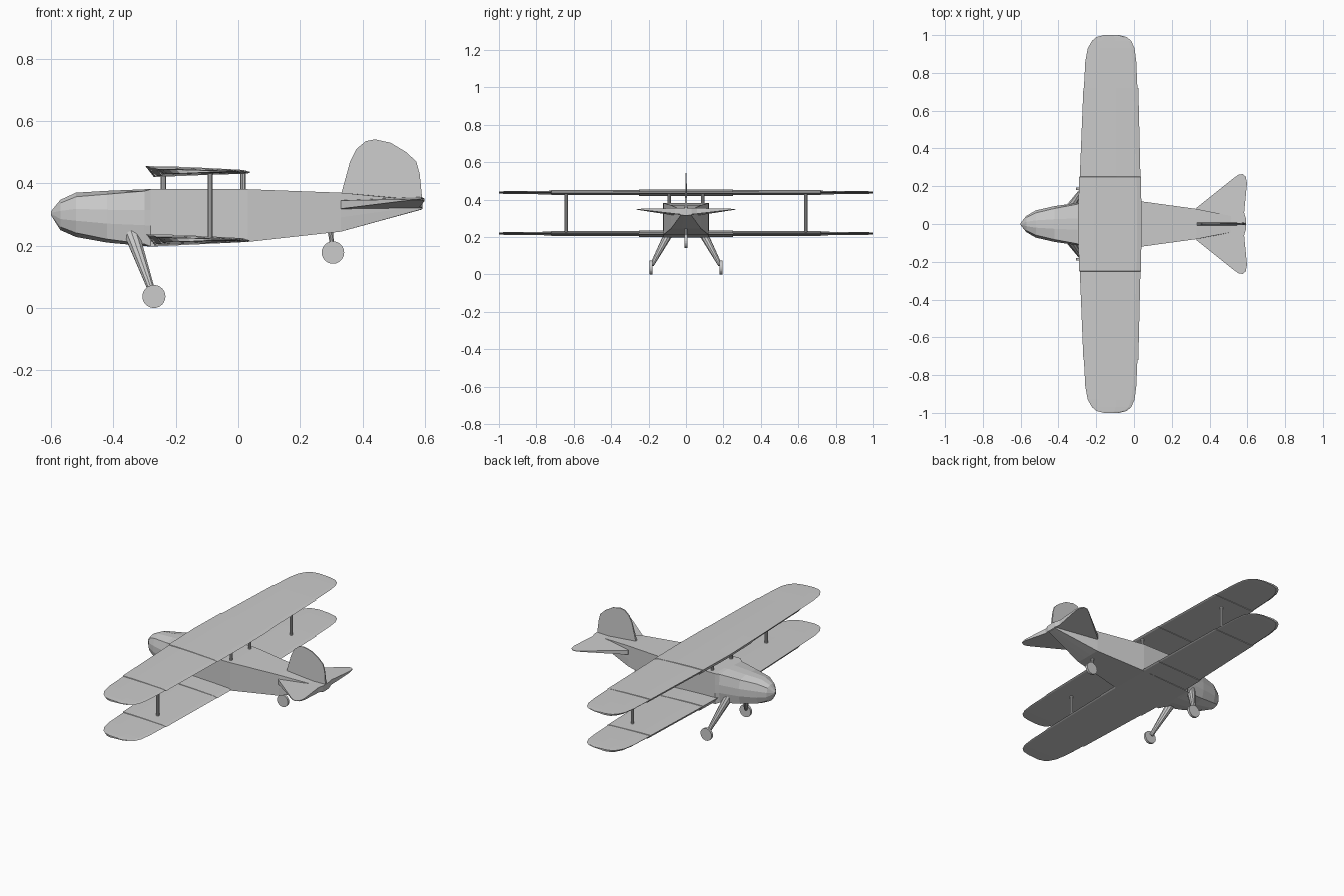
import bpy, bmesh, math
from mathutils import Vector


def finish(name, bm):
    bmesh.ops.recalc_face_normals(bm, faces=bm.faces)
    me = bpy.data.meshes.new(name)
    bm.to_mesh(me)
    bm.free()
    ob = bpy.data.objects.new(name, me)
    bpy.context.collection.objects.link(ob)
    return ob


def loft(name, rings):
    """Skin a list of equally long point rings and cap both ends."""
    bm = bmesh.new()
    vs = [[bm.verts.new(p) for p in r] for r in rings]
    n = len(rings[0])
    for a, b in zip(vs, vs[1:]):
        for i in range(n):
            j = (i + 1) % n
            bm.faces.new((a[i], a[j], b[j], b[i]))
    bm.faces.new(vs[0])
    bm.faces.new(vs[-1])
    return finish(name, bm)


def rod(name, a, b, r1, r2, sides=10):
    """Tapered cylinder between two points."""
    a, b = Vector(a), Vector(b)
    bm = bmesh.new()
    bmesh.ops.create_cone(bm, cap_ends=True, segments=sides, radius1=r1, radius2=r2,
                          depth=(b - a).length)
    ob = finish(name, bm)
    ob.rotation_euler = (b - a).to_track_quat('Z', 'Y').to_euler()
    ob.location = (a + b) / 2
    return ob


# Fuselage: x, half width, bottom z, top z, section exponent (small = boxy)
stations = [(-0.6, 0.006, 0.298, 0.31, 1.0), (-0.57, 0.043, 0.25, 0.347, 0.8),
            (-0.52, 0.072, 0.228, 0.37, 0.7), (-0.42, 0.095, 0.21, 0.376, 0.5),
            (-0.3, 0.112, 0.199, 0.381, 0.25), (-0.28, 0.122, 0.197, 0.381, 0.06),
            (0.03, 0.121, 0.212, 0.381, 0.06), (0.33, 0.08, 0.245, 0.37, 0.06),
            (0.59, 0.03, 0.316, 0.346, 0.3)]


def body_ring(x, w, z0, z1, e):
    ring = []
    for i in range(12):
        a = math.radians(15 + 30 * i)
        c, s = math.cos(a), math.sin(a)
        # square-project the circle, then blend with the round section
        m = max(abs(c), abs(s))
        k = (1 - e) / m + e
        ring.append((x, w * min(1, max(-1, c * k / (1 - e + e * 0.966))),
                     (z0 + z1) / 2 + (z1 - z0) / 2 * min(1, max(-1, s * k / (1 - e + e * 0.966)))))
    # pull the four corner pairs into sharp corners where the section is boxy
    if e < 0.1:
        cy, cz = w, (z1 - z0) / 2
        zm = (z0 + z1) / 2
        h = [(1, -.3), (1, .3), (1, 1), (.6, 1), (.2, 1), (-.3, 1),
             (-1, 1), (-1, .3), (-1, -.3), (-1, -1), (0, -1), (1, -1)]
        h = [(1, .27), (1, 1), (.27, 1), (-.27, 1), (-1, 1), (-1, .27),
             (-1, -.27), (-1, -1), (-.27, -1), (.27, -1), (1, -1), (1, -.27)]
        ring = [(x, cy * u, zm + cz * v) for u, v in h]
    return ring


loft("fuselage", [body_ring(*s) for s in stations])

# Wings: y, leading edge x, trailing edge x, thickness factor (steps mark the panels)
half = [(0, -0.297, 0.04, 1.0), (0.25, -0.29, 0.037, 1.0), (0.251, -0.287, 0.034, 0.8),
        (0.72, -0.268, 0.023, 0.75), (0.721, -0.265, 0.018, 0.55), (0.86, -0.258, 0.012, 0.5),
        (0.93, -0.245, 0.003, 0.45), (0.97, -0.222, -0.015, 0.4), (0.99, -0.198, -0.04, 0.35),
        (1.0, -0.16, -0.08, 0.3)]
span = [(-y, a, b, t) for y, a, b, t in reversed(half[1:])] + half
foil = [(0, 0.017), (0.25, 0.016), (0.6, 0.011), (0.93, 0.005), (1, -0.002),
        (0.97, -0.007), (0.5, -0.012), (0.08, -0.018)]


def wing(name, z):
    loft(name, [[(a + u * (b - a), y, z + t * v) for u, v in foil] for y, a, b, t in span])


wing("upper_wing", 0.438)
wing("lower_wing", 0.219)

# Fin with rounded outline
fin = [(0.33, 0.36), (0.36, 0.47), (0.38, 0.51), (0.41, 0.535), (0.44, 0.541), (0.49, 0.53),
       (0.54, 0.5), (0.572, 0.47), (0.583, 0.43), (0.592, 0.34)]
loft("fin", [[(x, s * (0.007 if z < 0.4 else 0.003), z) for x, z in fin] for s in (-1, 1)])

# Tailplane halves: wedge thickness thinning toward the tip
plan = [(0.33, 0.0), (0.33, 0.085), (0.53, 0.245), (0.555, 0.262), (0.575, 0.264), (0.592, 0.25),
        (0.598, 0.215), (0.583, 0.06), (0.592, 0.03), (0.592, 0.0)]
for side, s in (("left", -1), ("right", 1)):
    rings = []
    for k in (-1, 1):
        rings.append([(x, s * y, 0.328 + 0.035 * (x - 0.33) + 0.045 * y
                       + k * (0.018 * (1 - y / 0.27) + 0.001)) for x, y in plan])
    loft(side + "_tailplane", rings)

# Struts, landing legs and wheels on both sides
for side, s in (("left", -1), ("right", 1)):
    rod(side + "_wing_strut", (-0.09, s * 0.64, 0.22), (-0.09, s * 0.64, 0.437), 0.009, 0.009)
    for pos, x in (("front", -0.24), ("rear", 0.015)):
        rod(f"{side}_{pos}_cabane_strut", (x, s * 0.09, 0.37), (x, s * 0.09, 0.437), 0.009, 0.009)
    rod(side + "_landing_leg", (-0.345, s * 0.075, 0.25), (-0.275, s * 0.182, 0.05), 0.026, 0.011)
    rod(side + "_wheel", (-0.27, s * 0.18, 0.037), (-0.27, s * 0.194, 0.037), 0.037, 0.037, 24)

# Tail wheel
rod("tail_wheel_leg", (0.295, 0, 0.26), (0.304, 0, 0.19), 0.009, 0.006)
rod("tail_wheel", (0.305, -0.007, 0.178), (0.305, 0.007, 0.178), 0.036, 0.036, 24)
